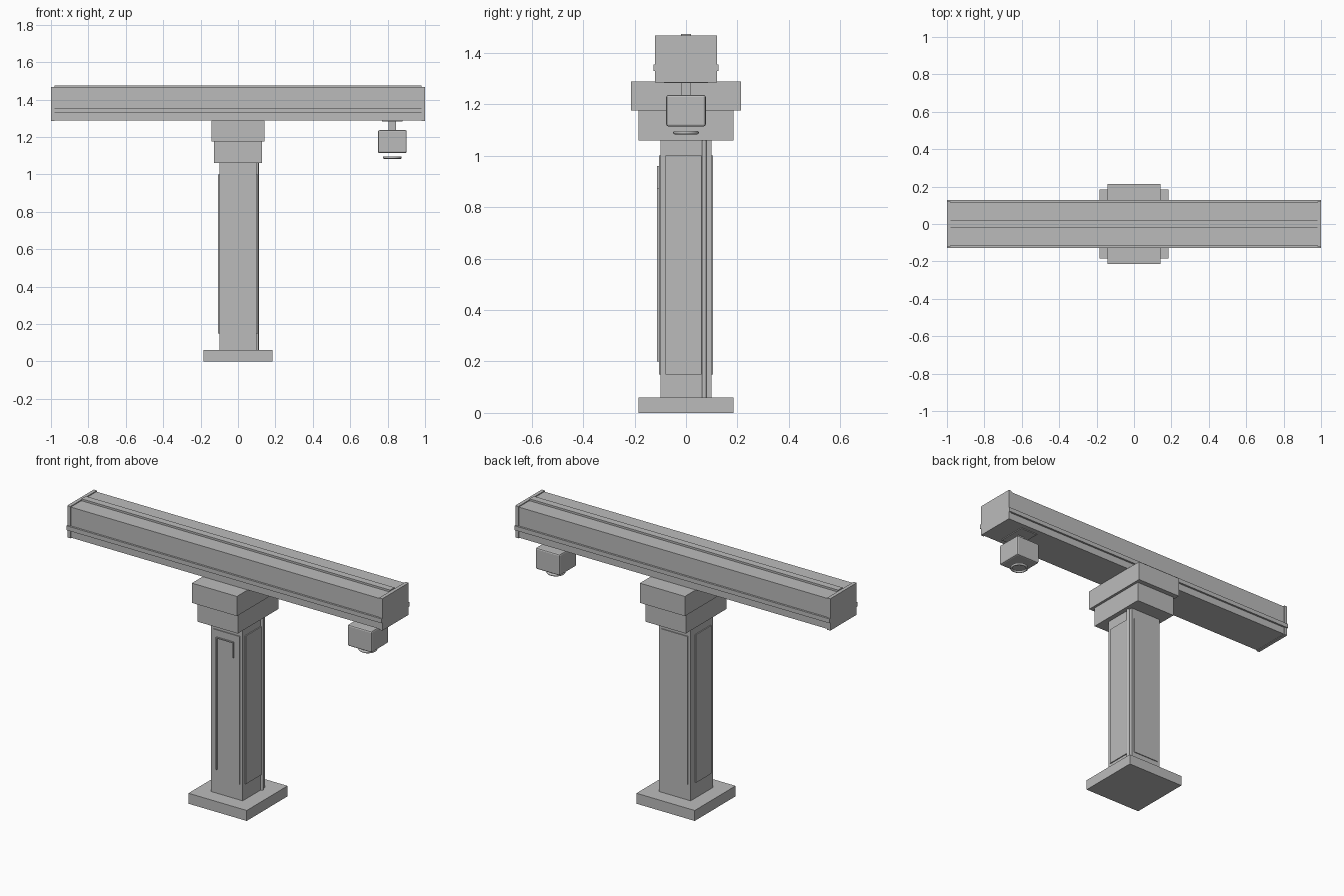
import bpy
from math import pi

cube = bpy.data.objects.get("Cube")
if cube:
    bpy.data.objects.remove(cube, do_unlink=True)

grey = bpy.data.materials.new("plain grey")
grey.use_nodes = True
colour = (0.5, 0.5, 0.5, 1)
grey.diffuse_color = colour
grey.node_tree.nodes["Principled BSDF"].inputs["Base Color"].default_value = colour


def box(name, x, y, z, bevel=0):
    """Box from (min, max) ranges along each axis."""
    spans = (x, y, z)
    bpy.ops.mesh.primitive_cube_add(size=1, location=[(a + b) / 2 for a, b in spans])
    ob = bpy.context.object
    ob.name = name
    ob.scale = [b - a for a, b in spans]
    bpy.ops.object.transform_apply(location=False, rotation=False, scale=True)
    ob.data.materials.append(grey)
    if bevel:
        mod = ob.modifiers.new("rounded edges", 'BEVEL')
        mod.width = bevel
        mod.segments = 2
    return ob


def sym(half, centre=0):
    return (centre - half, centre + half)


# Base, column and stepped bracket
box("base_plate", sym(0.185), sym(0.185), (0, 0.06))
box("column", sym(0.1), sym(0.1), (0.06, 1.06))
box("lower_bracket", sym(0.128), sym(0.185), (1.06, 1.175))
box("upper_bracket", sym(0.143), sym(0.214), (1.175, 1.288))

# Raised panels on the four column faces
panel_z = (0.15, 1.0)
for side, s in (("left", 1), ("right", -1)):
    box(side + "_panel", sym(0.003, s * 0.103), (-0.08, 0.06), panel_z)
for side, s in (("back", 1), ("front", -1)):
    box(side + "_panel", sym(0.083), sym(0.003, s * 0.102), panel_z)

# Conduit up the left face
bpy.ops.mesh.primitive_cylinder_add(vertices=12, radius=0.009, depth=1.0,
                                    location=(0.102, 0.071, 0.56))
conduit = bpy.context.object
conduit.name = "conduit"
conduit.data.materials.append(grey)
bpy.ops.object.shade_smooth_by_angle()

# Hooked cable on the front panel
front_y = (-0.112, -0.104)
box("cable_long_run", sym(0.003, -0.06), front_y, (0.2, 0.96))
box("cable_top_run", (-0.063, 0.048), front_y, (0.954, 0.96))
box("cable_short_run", sym(0.003, 0.045), front_y, (0.87, 0.96))

# Cross beam with end caps, side rails and a top ridge
box("beam", sym(0.99), sym(0.116), (1.288, 1.463))
for side, s in (("left", 1), ("right", -1)):
    box(side + "_end_cap", sym(0.01, s * 0.99), sym(0.12), (1.285, 1.468))
for side, s in (("back", 1), ("front", -1)):
    box(side + "_rail", sym(1.0), sym(0.006, s * 0.121), (1.33, 1.355))
box("top_ridge", sym(0.98), sym(0.02), (1.46, 1.474))

# Hanging lamp
lamp_x = 0.825
box("lamp_mount", sym(0.055, lamp_x), sym(0.085), (1.283, 1.29))
box("lamp_neck", sym(0.02, lamp_x), sym(0.018), (1.23, 1.285))
box("lamp_body", sym(0.077, lamp_x), sym(0.077), (1.114, 1.236), 0.008)

# Lens ring just under the lamp body
bpy.ops.mesh.primitive_torus_add(major_radius=0.043, minor_radius=0.007,
                                 major_segments=32, minor_segments=10,
                                 location=(lamp_x, 0, 1.09))
ring = bpy.context.object
ring.name = "lens_ring"
ring.data.materials.append(grey)
bpy.ops.object.shade_smooth_by_angle(angle=pi / 3)
